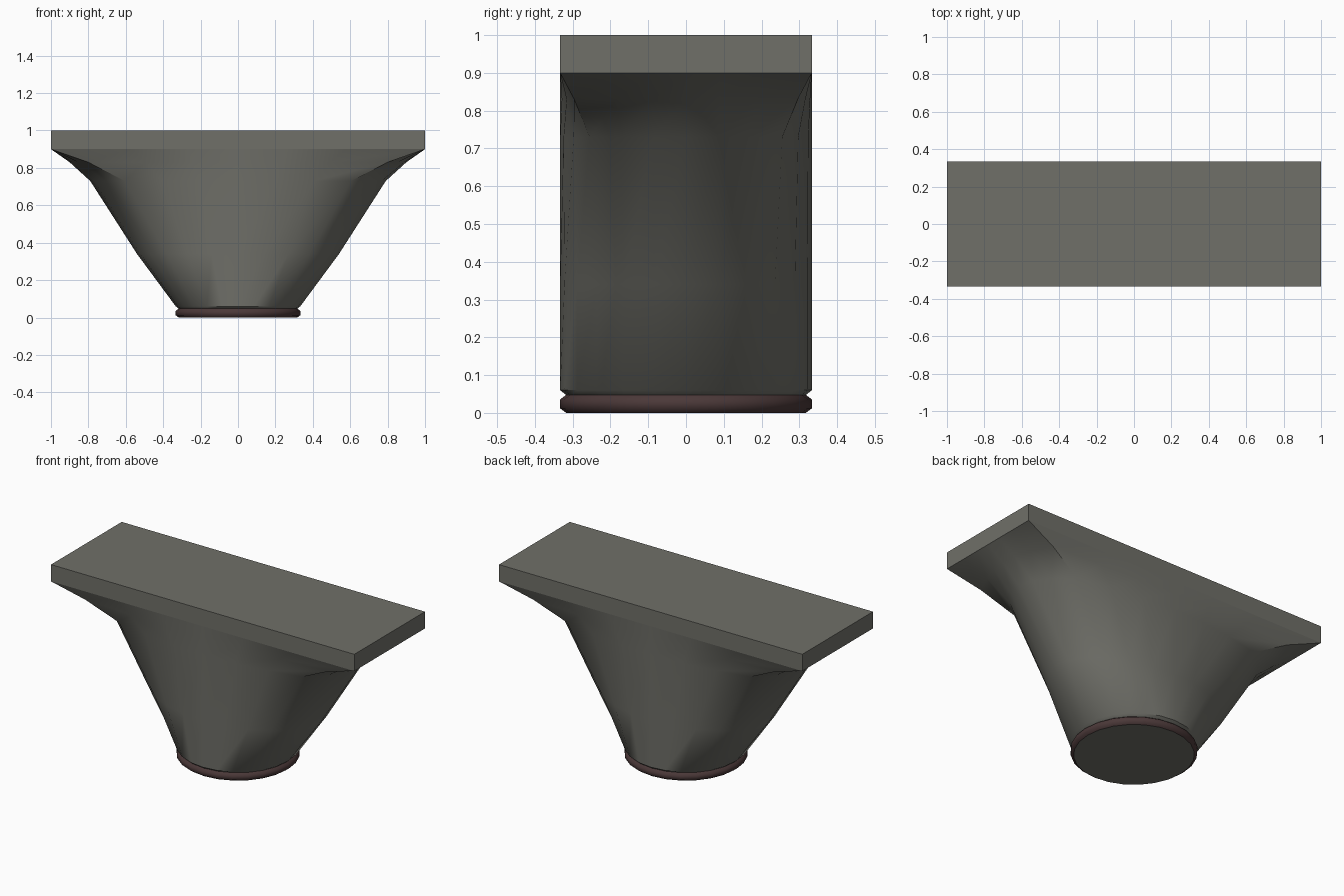
import bpy, bmesh
from math import cos, sin, tau

if "Cube" in bpy.data.objects:
    bpy.data.objects.remove(bpy.data.objects["Cube"])

N = 24          # sides
W, D = 1.0, 0.333


def material(name, rgb):
    m = bpy.data.materials.new(name)
    m.diffuse_color = (*rgb, 1)
    m.use_nodes = True
    m.node_tree.nodes["Principled BSDF"].inputs["Base Color"].default_value = m.diffuse_color
    return m


stone = material("stone", (0.16, 0.16, 0.14))
red = material("dark_red", (0.07, 0.04, 0.04))


def section(z, a, b, t):
    """Ring of points: ellipse (t=0) blended towards a rectangle (t=1)."""
    pts = []
    for i in range(N):
        c, s = cos(tau * i / N), sin(tau * i / N)
        k = 1 + t * (1 / max(abs(c), abs(s)) - 1)
        pts.append((a * c * k, b * s * k, z))
    return pts


def loft(name, rings, mat, cap_bottom=False, angle=0.7):
    bm = bmesh.new()
    loops = [[bm.verts.new(p) for p in section(*r)] for r in rings]
    for lo, hi in zip(loops, loops[1:]):
        for i in range(N):
            j = (i + 1) % N
            bm.faces.new((lo[i], lo[j], hi[j], hi[i]))
    if cap_bottom:
        bm.faces.new(loops[0][::-1])
    me = bpy.data.meshes.new(name)
    bm.to_mesh(me)
    bm.free()
    ob = bpy.data.objects.new(name, me)
    bpy.context.collection.objects.link(ob)
    me.materials.append(mat)
    bpy.ops.object.select_all(action='DESELECT')
    ob.select_set(True)
    bpy.context.view_layer.objects.active = ob
    bpy.ops.object.shade_smooth_by_angle(angle=angle)
    return ob


# Top slab
bpy.ops.mesh.primitive_cube_add(size=1, location=(0, 0, 0.95))
slab = bpy.context.object
slab.name = "top_slab"
slab.scale = (2 * W, 2 * D, 0.1)
slab.data.materials.append(stone)

# Flared bell, round at the foot and rectangular under the slab
loft("flared_bell", [
    (0.0, 0.317, 0.317, 0),
    (0.047, 0.317, 0.317, 0),
    (0.06, D, D, 0),
    (0.34, 0.54, D, 0),
    (0.73, 0.79, D, 0.2),
    (0.83, 0.90, D, 0.62),
    (0.90, W, D, 1),
], stone, cap_bottom=True)

# Coloured ring round the foot
loft("foot_ring", [
    (0.0, 0.317, 0.317, 0),
    (0.012, D, D, 0),
    (0.036, D, D, 0),
    (0.048, 0.317, 0.317, 0),
], red, angle=1.2)
